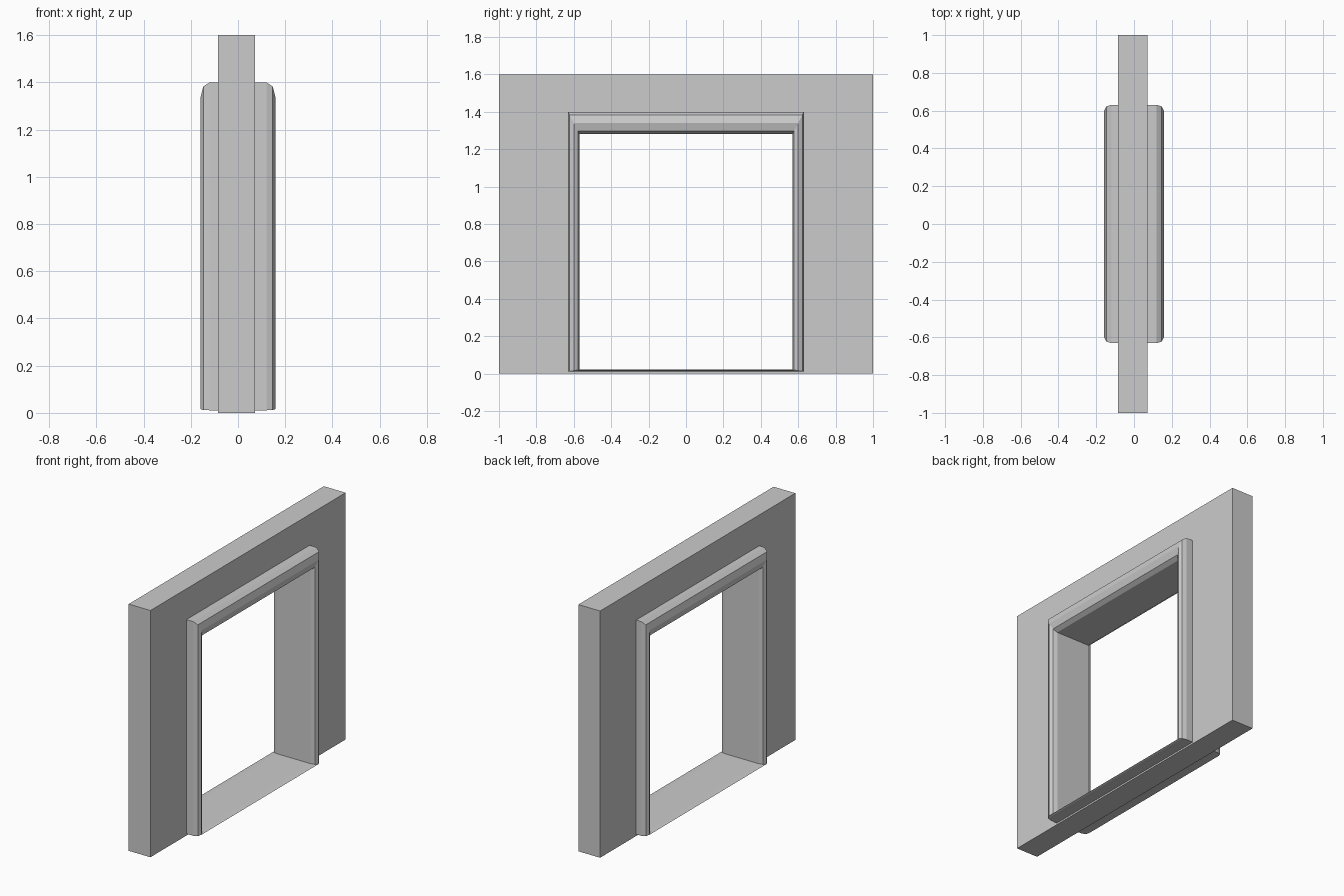
import bpy, bmesh, math

if "Cube" in bpy.data.objects:
    bpy.data.objects.remove(bpy.data.objects["Cube"])


def rectangular_ring(name, section):
    """Sweep a closed section around a rectangle.
    Each section point gives (x, half width, bottom z, top z)."""
    bm = bmesh.new()
    loops = []
    for x, w, z0, z1 in section:
        corners = ((-w, z0), (w, z0), (w, z1), (-w, z1))
        loops.append([bm.verts.new((x, y, z)) for y, z in corners])
    for i, a in enumerate(loops):
        b = loops[(i + 1) % len(loops)]
        for j in range(4):
            k = (j + 1) % 4
            bm.faces.new((a[j], a[k], b[k], b[j]))
    bmesh.ops.recalc_face_normals(bm, faces=bm.faces)
    mesh = bpy.data.meshes.new(name)
    bm.to_mesh(mesh)
    bm.free()
    obj = bpy.data.objects.new(name, mesh)
    bpy.context.collection.objects.link(obj)
    return obj


# Wall panel with the opening hidden behind the frame
BACK, FRONT = -0.084, 0.072
OUTER, INNER = (1.0, 0.0, 1.6), (0.6, 0.015, 1.34)
rectangular_ring("wall", [(BACK, *OUTER), (FRONT, *OUTER),
                          (FRONT, *INNER), (BACK, *INNER)])

# Door frame: half-round edges on both faces, thick head, thin jambs and sill
section = []
for side in (1, -1):
    for i in range(5):
        a = math.pi * i / 4
        c = math.cos(a) * side
        x = side * (0.12 + 0.038 * math.sin(a))
        section.append((x, 0.6 + 0.031 * c, 0.016 - 0.005 * c, 1.34 + 0.06 * c))
rectangular_ring("door_frame", section)
